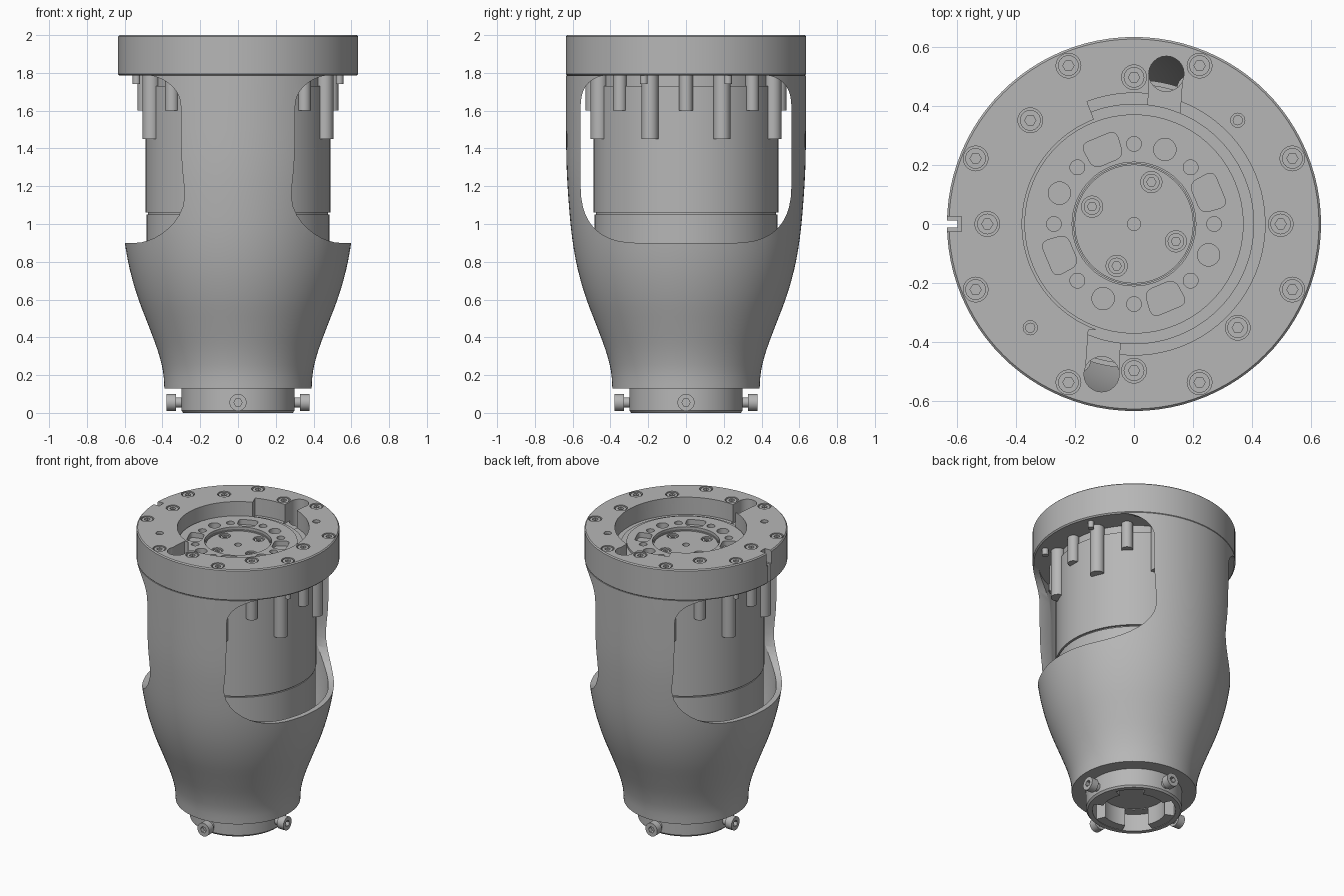
import bpy, bmesh
from math import sin, cos, pi, radians
from mathutils import Matrix, Vector

if "Cube" in bpy.data.objects:
    bpy.data.objects.remove(bpy.data.objects["Cube"])

grey = bpy.data.materials.new("machined grey")
grey.use_nodes = True
COLOUR = (0.47, 0.47, 0.47, 1)
grey.diffuse_color = COLOUR
grey.node_tree.nodes["Principled BSDF"].inputs["Base Color"].default_value = COLOUR

# Maps a (y, z) outline with depth along x
SIDEWAYS = Matrix(((0, 0, 1, 0), (1, 0, 0, 0), (0, 1, 0, 0), (0, 0, 0, 1)))
parts = []


def spin(turn):
    return Matrix.Rotation(radians(turn), 4, "Z")


def polar(r, deg):
    return (r * cos(radians(deg)), r * sin(radians(deg)))


def circle(c, r, n=24):
    return [(c[0] + r * cos(2 * pi * i / n), c[1] + r * sin(2 * pi * i / n)) for i in range(n)]


def sector(r0, r1, a0, a1, n):
    angles = [a0 + (a1 - a0) * i / n for i in range(n + 1)]
    return [polar(r1, a) for a in angles] + [polar(r0, a) for a in reversed(angles)]


def rounded(corners, n):
    """Outline from (x, y, rounding) corners."""
    out = []
    for i, (x, y, r) in enumerate(corners):
        p = Vector((x, y))
        a, b = (p + r * (Vector(corners[j][:2]) - p).normalized()
                for j in (i - 1, (i + 1) % len(corners)))
        for k in range(n + 1):
            t = k / n
            out.append(tuple(a * (1 - t) ** 2 + p * 2 * t * (1 - t) + b * t * t))
    return out


def smooth_path(pts, n=3):
    """Catmull-Rom curve through the points."""
    v = [Vector(p) for p in [pts[0]] + pts + [pts[-1]]]
    out = []
    for a, b, c, d in zip(v, v[1:], v[2:], v[3:]):
        for k in range(n):
            t = k / n
            out.append(tuple(0.5 * (2 * b + (c - a) * t + (2 * a - 5 * b + 4 * c - d) * t * t
                                    + (3 * b - a - 3 * c + d) * t ** 3)))
    return out + [pts[-1]]


def finish(name, bm):
    bmesh.ops.recalc_face_normals(bm, faces=bm.faces)
    me = bpy.data.meshes.new(name)
    bm.to_mesh(me)
    bm.free()
    ob = bpy.data.objects.new(name, me)
    bpy.context.collection.objects.link(ob)
    me.materials.append(grey)
    parts.append(ob)
    return ob


def prisms(name, items):
    """Each item: outline, start, end and optional matrix."""
    bm = bmesh.new()
    for pts, z0, z1, *m in items:
        face = bm.faces.new([bm.verts.new((x, y, z0)) for x, y in pts])
        base = list(face.verts)
        ext = bmesh.ops.extrude_face_region(bm, geom=[face], use_keep_orig=True)
        top = [g for g in ext["geom"] if isinstance(g, bmesh.types.BMVert)]
        bmesh.ops.translate(bm, verts=top, vec=(0, 0, z1 - z0))
        if m:
            bmesh.ops.transform(bm, matrix=m[0], verts=base + top)
    return finish(name, bm)


def lathe(name, profile, n=96):
    bm = bmesh.new()
    rings = [[bm.verts.new((*polar(r, 360 * i / n), z)) for r, z in profile] for i in range(n)]
    for i in range(n):
        a, b = rings[i], rings[(i + 1) % n]
        for j in range(len(profile)):
            k = (j + 1) % len(profile)
            bm.faces.new((a[j], b[j], b[k], a[k]))
    return finish(name, bm)


def select(ob):
    bpy.ops.object.select_all(action="DESELECT")
    ob.select_set(True)
    bpy.context.view_layer.objects.active = ob


def cut(ob, items):
    cutter = prisms("cutter", items)
    mod = ob.modifiers.new("cut", "BOOLEAN")
    mod.operation, mod.solver, mod.object = "DIFFERENCE", "MANIFOLD", cutter
    select(ob)
    bpy.ops.object.modifier_apply(modifier=mod.name)
    parts.remove(cutter)
    bpy.data.objects.remove(cutter)


# Hollow bulged shell with a window cut straight through both sides
outer = smooth_path([(.39, .13), (.397, .22), (.425, .33), (.473, .46), (.53, .61),
                     (.573, .76), (.602, .92), (.62, 1.1), (.632, 1.3), (.635, 1.5)])
inner = [(r - .035, z) for r, z in reversed(outer) if z > .21]
shell = lathe("shell", outer + [(.635, 1.787), (.6, 1.787)] + inner + [(.27, .2), (.27, .13)])
cut(shell, [(rounded([(-.558, 1.79, .17), (-.558, .9, .3), (.558, .9, .3), (.558, 1.79, .17)], 10),
             -1, 1, SIDEWAYS)])

# Top flange with offset recess, cable openings, key slot and screw counterbores
flange = lathe("flange", [(.627, 1.785), (.635, 1.793), (.635, 1.993), (.628, 2), (.38, 2), (.38, 1.785)])
spots = [polar(.582, s + q) for q in range(0, 360, 90) for s in (22.5, 67.5)]
spots += [polar(.498, a) for a in (0, 90, 135, 180, 270, 315)]
pins = [polar(.498, a) for a in (45, 225)]
cut(flange, [(sector(.3, .445, -110, 111, 48), 1.88, 2.1)])
cut(flange, [(circle((.11, .51), .06), 1.7, 2.1, spin(turn)) for turn in (0, 180)]
    + [([(-.7, -.025), (-.585, -.025), (-.585, .025), (-.7, .025)], 1.91, 2.1)]
    + [(circle(p, .042), 1.975, 2.1) for p in spots]
    + [(circle(p, .024), 1.96, 2.1) for p in pins])
cut(flange, [([(.045, .36), (.155, .36), (.165, .5), (.052, .5)], 1.87, 2.2, spin(turn))
             for turn in (0, 180)]
    + [([(-.7, -.012), (-.6, -.012), (-.6, .012), (-.7, .012)], 1.7, 2.2)])

# Flange screws with hexagon sockets, and locating pins
screws = prisms("flange_screws", [(circle(p, .035), 1.94, 1.996) for p in spots])
cut(screws, [(circle(p, .019, 6), 1.97, 2.1) for p in spots])
prisms("flange_pins", [(circle(p, .017), 1.94, 1.985) for p in pins])
prisms("flange_screw_tips", [(circle(p, .02), 1.74, 1.8) for p in spots[:8]])

# Motor body behind the windows
prisms("motor_body", [(circle((0, 0), r, 96), z0, z1) for r, z0, z1 in (
    (.485, .7, 1.05), (.476, 1.04, 1.07), (.49, 1.06, 1.73), (.475, 1.72, 1.8))])
prisms("motor_bosses", [(circle(polar(.498, 22.5 + 45 * i), .045), 1.45, 1.79) for i in range(8)]
       + [(circle(polar(.495, 45 * i), .036), 1.6, 1.79) for i in range(8)])

# Output disc with bolt circle, pockets and recessed hub
lathe("bearing_ring", [(.36, 1.75), (.408, 1.75), (.408, 1.89), (.36, 1.89)])
disc = prisms("output_disc", [(circle((0, 0), .372, 96), 1.7, 1.905)])
cut(disc, [(circle((0, 0), .21, 64), 1.88, 2)])
holes = [(circle(polar(.272, 45 * i), .025), 1.86, 2.1) for i in range(8)]
holes += [(circle(polar(.274, 67.5 + 90 * i), .038), 1.87, 2.1) for i in range(4)]
pocket = rounded([(.225, -.055, .03), (.318, -.065, .03), (.318, .065, .03), (.225, .055, .03)], 5)
holes += [(pocket, 1.87, 2.1, spin(22.5 + 90 * i)) for i in range(4)]
hub_spots = [polar(.154, 67.5 + 90 * i) for i in range(4)]
holes += [(circle(p, .036), 1.86, 2.1) for p in hub_spots] + [(circle((0, 0), .022), 1.85, 2.1)]
cut(disc, holes)
lathe("hub_rim", [(.2, 1.87), (.206, 1.87), (.206, 1.888), (.2, 1.888)], 64)
hub_screws = prisms("hub_screws", [(circle(p, .028), 1.84, 1.874) for p in hub_spots])
cut(hub_screws, [(circle(p, .016, 6), 1.862, 2) for p in hub_spots])

# Bottom spigot with inner pads
lathe("spigot", [(.29, 0), (.3, .012), (.3, .15), (.2, .15), (.2, .12), (.26, .12), (.26, 0)])
prisms("spigot_floor", [(circle((0, 0), .23, 48), .125, .16)])
prisms("spigot_pads", [(sector(.2, .27, a - 24, a + 24, 12), .003, .13) for a in (0, 90, 180, 270)])

# Four radial clamp screws
turns = [spin(90 * i) @ SIDEWAYS for i in range(4)]
prisms("clamp_shanks", [(circle((0, .055), .027), .25, .335, m) for m in turns])
heads = prisms("clamp_heads", [(circle((0, .055), .045), .328, .378, m) for m in turns])
cut(heads, [(circle((0, .055), .022, 6), .35, .45, m) for m in turns])

# Smooth curved walls, keep machined edges crisp
for ob in parts:
    select(ob)
    bpy.ops.object.shade_smooth_by_angle(angle=radians(30))
